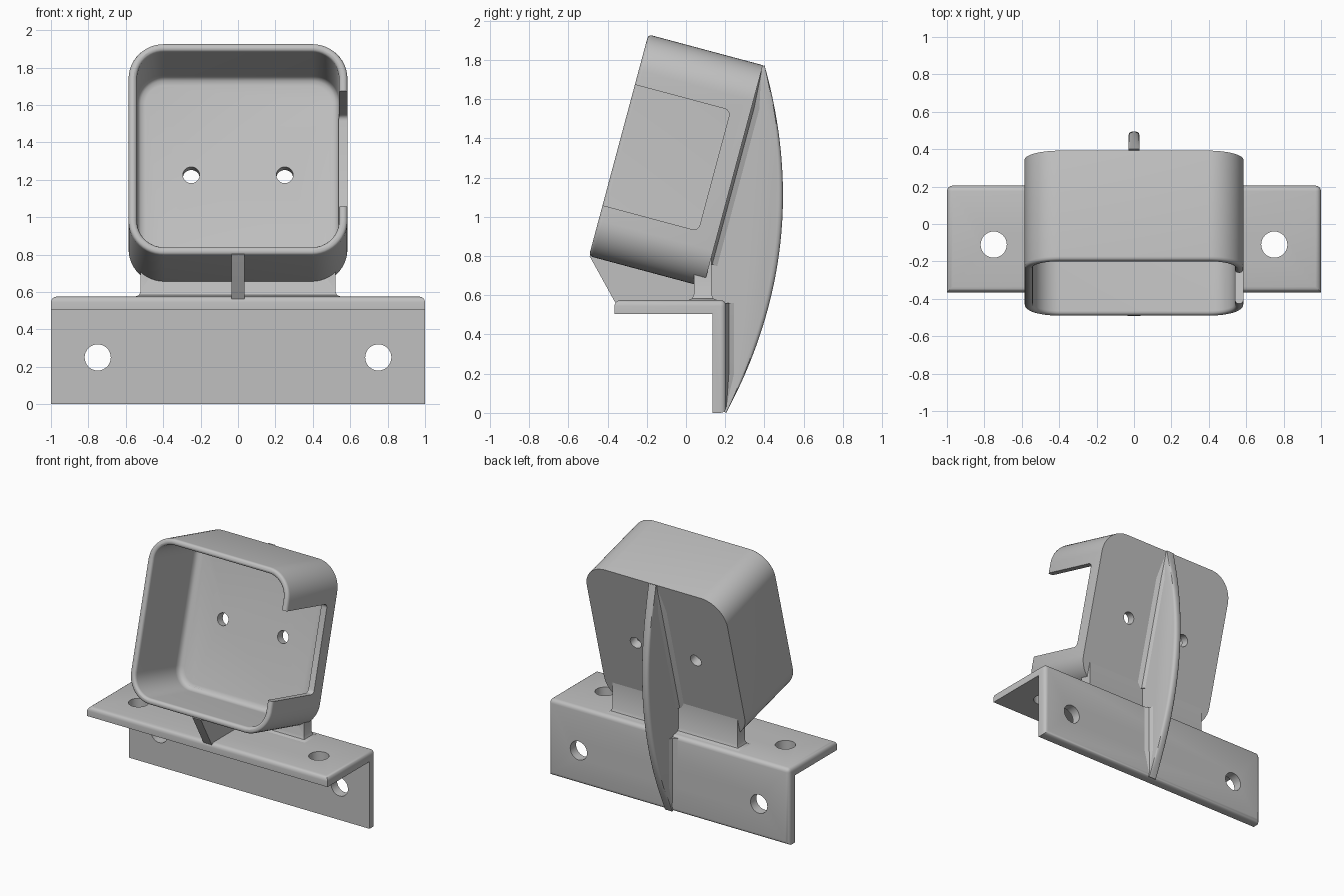
import bpy, bmesh, math
from mathutils import Matrix, Vector

cube = bpy.data.objects.get("Cube")
if cube:
    bpy.data.objects.remove(cube)

grey = bpy.data.materials.new("plain grey")
grey.use_nodes = True
grey.diffuse_color = (0.53, 0.53, 0.53, 1)
grey.node_tree.nodes["Principled BSDF"].inputs["Base Color"].default_value = grey.diffuse_color

# Frame of the tilted box: x across, y into its depth, z up its front face
TILT = Matrix.Translation((0, -0.495, 0.80)) @ Matrix.Rotation(math.radians(-15), 4, "X")
SIZE, DEPTH, WALL, RADIUS = 1.17, 0.605, 0.045, 0.19
MID = SIZE / 2


def loft(name, rings, matrix=Matrix(), bevel=0, rule=None, segments=4):
    """Skin a stack of equal rings, cap both ends, bevel the edges picked by a rule."""
    bm = bmesh.new()
    loops = [[bm.verts.new(p) for p in ring] for ring in rings]
    n = len(loops[0])
    for a, b in zip(loops, loops[1:]):
        for i in range(n):
            j = (i + 1) % n
            bm.faces.new((a[i], a[j], b[j], b[i]))
    bm.faces.new(loops[0])
    bm.faces.new(loops[-1])
    if bevel:
        bmesh.ops.bevel(bm, geom=[e for e in bm.edges if rule(e)], offset=bevel,
                        segments=segments, profile=0.5, affect="EDGES")
    bmesh.ops.recalc_face_normals(bm, faces=bm.faces)
    bm.transform(matrix)
    mesh = bpy.data.meshes.new(name)
    bm.to_mesh(mesh)
    bm.free()
    mesh.materials.append(grey)
    obj = bpy.data.objects.new(name, mesh)
    bpy.context.collection.objects.link(obj)
    return obj


def prism(name, profile, half, **options):
    """Extrude a (y, z) profile across x."""
    return loft(name, [[(x, y, z) for y, z in profile] for x in (-half, half)], **options)


def rounded_ring(inset, depth):
    """Rounded square in the tilted frame."""
    r = RADIUS - inset
    c = MID - RADIUS
    ring = []
    for k in range(4):
        cx, cz = c * (1 if k in (0, 3) else -1), c * (1 if k < 2 else -1)
        for i in range(13):
            a = math.radians(90 * k + 7.5 * i)
            ring.append((cx + r * math.cos(a), depth, MID + cz + r * math.sin(a)))
    return ring


def drill(name, centre, radius, axis, matrix=Matrix()):
    """Round hole cutter along y or z."""
    rings = []
    for t in (-0.15, 0.15):
        ring = []
        for i in range(32):
            a = math.tau * i / 32
            u, v = radius * math.cos(a), radius * math.sin(a)
            off = (u, t, v) if axis == "y" else (u, v, t)
            ring.append(Vector(centre) + Vector(off))
        rings.append(ring)
    return loft(name, rings, matrix)


def cut(obj, cutters):
    """Subtract the cutters and bake the result."""
    for c in cutters:
        c.hide_render = True
        mod = obj.modifiers.new("cut", "BOOLEAN")
        mod.operation, mod.solver, mod.object = "DIFFERENCE", "EXACT", c
    bpy.context.view_layer.update()
    graph = bpy.context.evaluated_depsgraph_get()
    mesh = bpy.data.meshes.new_from_object(obj.evaluated_get(graph))
    obj.modifiers.clear()
    obj.data = mesh


# Angle bracket with rounded outer edges and four screw holes
TOP, BACK = 0.575, 0.205


def outer_edge(e):
    return any(all(abs(v.co[i] - lim) < 1e-4 for v in e.verts) for i, lim in ((1, BACK), (2, TOP)))


bracket = prism("angle_bracket", [(-0.365, 0.505), (-0.365, TOP), (BACK, TOP), (BACK, 0),
                                  (0.135, 0), (0.135, 0.505)], 1,
                bevel=0.03, rule=outer_edge)
screw_cutters = []
for x in (-0.75, 0.75):
    screw_cutters.append(drill("wall_hole_cutter", (x, 0.17, 0.25), 0.07, "y"))
    screw_cutters.append(drill("shelf_hole_cutter", (x, -0.11, 0.54), 0.07, "z"))
cut(bracket, screw_cutters)

# Open tilted box with a rounded rim, side notch and two back holes
box = loft("tilted_box", [rounded_ring(i, d) for i, d in
                          ((0.018, 0), (0.009, 0.003), (0.003, 0.009), (0, 0.02), (0, DEPTH))], TILT)
cavity = loft("cavity_cutter", [rounded_ring(i, d) for i, d in
                                ((0.027, -0.05), (0.027, 0), (0.036, 0.003), (0.042, 0.009),
                                 (WALL, 0.02), (WALL, 0.495), (0.05, 0.52),
                                 (0.065, 0.535), (0.09, 0.54))], TILT)
notch = prism("notch_cutter", [(-0.1, 0.268), (0.505, 0.268), (0.505, 0.905), (-0.1, 0.905)], 0.1,
              matrix=TILT @ Matrix.Translation((0.63, 0, 0)), bevel=0.03,
              rule=lambda e: all(v.co.y > 0.5 for v in e.verts)
              and abs(e.verts[0].co.x - e.verts[1].co.x) > 0.1)
back_holes = [drill("back_hole_cutter", (x, 0.57, MID), 0.045, "y", TILT) for x in (-0.25, 0.25)]
cut(box, [cavity, notch] + back_holes)

# Support wall between shelf and box, flared at its foot
support = loft("support_wall", [
    [(sx * (0.52 + f), 0.085 + sy * (0.045 + f), z) for sx, sy in ((-1, -1), (1, -1), (1, 1), (-1, 1))]
    for f, z in ((0.03, 0.55), (0.03, TOP), (0.009, 0.584), (0, 0.605), (0, 0.8))])
cut(support, [cavity])

# Front gusset under the box
gusset = prism("front_gusset", [(-0.492, 0.80), (-0.365, 0.57), (-0.34, 0.53), (0.06, 0.53),
                                (0.06, 0.68), (-0.475, 0.81)], 0.035)

# Curved rear fin with a rounded spine
LOW, HIGH = Vector((BACK, 0)), Vector((0.40, 1.775))
OUT = Vector((HIGH.y, LOW.x - HIGH.x)).normalized()


def fin_profile(x, inset):
    pts = [LOW.lerp(HIGH, i / 32) + OUT * (0.18 - inset) * 4 * (i / 32) * (1 - i / 32)
           for i in range(33)]
    pts += [Vector(p) for p in ((0.36, 1.74), (0.12, 0.77), (0.12, 0.56), (0.17, 0.5), (0.17, 0.02))]
    return [(x, p.x, p.y) for p in pts]


steps = [(0.03, 0.025), (0.027, 0.012), (0.02, 0.004), (0.01, 0)]
fin = loft("rear_fin", [fin_profile(-x, i) for x, i in steps]
           + [fin_profile(x, i) for x, i in reversed(steps)])


# Concave fillets where the fin meets the box and the bracket
def fillet(name, base, levels, matrix=Matrix()):
    rings = []
    for z, s in levels:
        half = [(0.028 + s, 0), (0.028 + 0.3 * s, 0.3 * s), (0.028, s)]
        outline = [(0.028 + s, -0.02)] + half
        full = outline + [(-x, y) for x, y in reversed(outline)]
        rings.append([(x, base + y, z) for x, y in full])
    return loft(name, rings, matrix)


fillet_box = fillet("fin_box_fillet", DEPTH, ((0.12, 0.045), (0.95, 0.045), (1.14, 0.004)), TILT)
fillet_bracket = fillet("fin_bracket_fillet", BACK, ((0.03, 0.004), (0.2, 0.045), (0.56, 0.045)))

# Remove the cutters, smooth the curved faces
parts = [bracket, box, support, gusset, fin, fillet_box, fillet_bracket]
for c in screw_cutters + back_holes + [cavity, notch]:
    bpy.data.objects.remove(c)
for obj in bpy.context.selected_objects:
    obj.select_set(False)
for obj in parts:
    obj.select_set(True)
bpy.context.view_layer.objects.active = box
bpy.ops.object.shade_smooth_by_angle(angle=math.radians(35))
